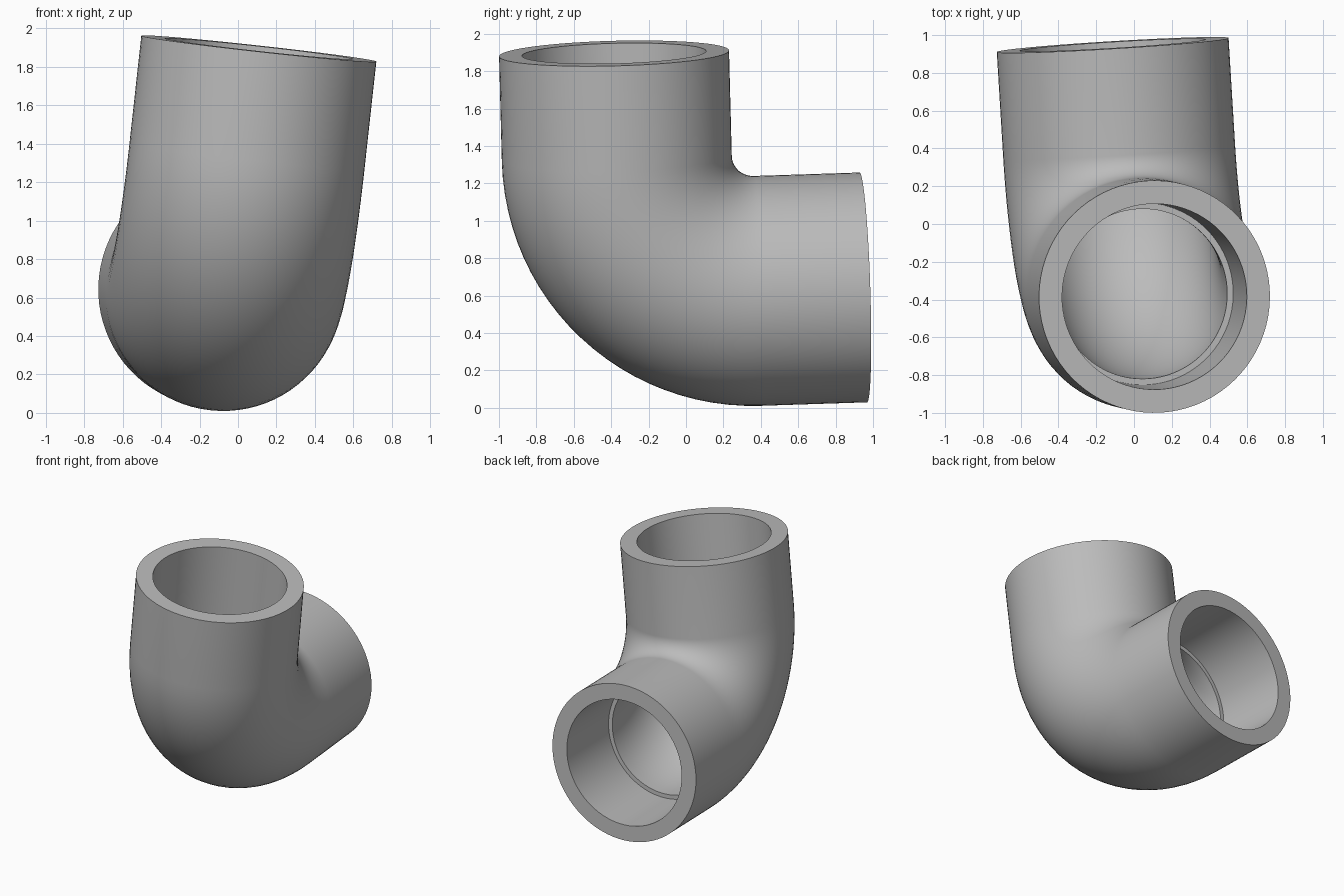
import bpy, bmesh, math
from mathutils import Vector

cube = bpy.data.objects.get("Cube")
if cube:
    bpy.data.objects.remove(cube, do_unlink=True)

SIDES = 80          # sides around the pipe
ARC_STEPS = 24      # steps around the bend
LENGTH = 1.302      # from the crossing of the two axes to each mouth
BEND = 0.735        # centreline bend radius
OUTER, MOUTH, SOCKET_END, BORE = 0.615, 0.492, 0.482, 0.45

# Slightly tilted frame: one arm points up, the other points back
up = Vector((0.11, -0.026, 1)).normalized()
back = Vector((-0.061, 1, 0.03))
back = (back - up * back.dot(up)).normalized()
side = back.cross(up)
corner = Vector((-0.034, -0.351, 0.601))


def bend_sections(radius):
    """Sections (centre, in-plane radial direction, radius) around the bend."""
    pivot = corner + (up + back) * BEND
    sections = []
    for i in range(ARC_STEPS + 1):
        a = math.pi / 2 * i / ARC_STEPS
        outward = -back * math.cos(a) - up * math.sin(a)
        sections.append((pivot + outward * BEND, outward, radius))
    return sections


top_mouth = corner + up * LENGTH
back_mouth = corner + back * LENGTH
top_stop = corner + up * BEND
back_stop = corner + back * BEND

# Outside wall from top to back, then the sockets and bore from back to top
sections = [(top_mouth, -back, OUTER)]
sections += bend_sections(OUTER)
sections += [(back_mouth, -up, OUTER), (back_mouth, -up, MOUTH),
             (back_stop, -up, SOCKET_END)]
sections += reversed(bend_sections(BORE))
sections += [(top_stop, -back, SOCKET_END), (top_mouth, -back, MOUTH)]

bm = bmesh.new()
rings = []
for centre, outward, radius in sections:
    ring = []
    for k in range(SIDES):
        t = math.tau * k / SIDES
        ring.append(bm.verts.new(
            centre + (outward * math.cos(t) + side * math.sin(t)) * radius))
    rings.append(ring)

for i, ring in enumerate(rings):
    following = rings[(i + 1) % len(rings)]
    for k in range(SIDES):
        n = (k + 1) % SIDES
        bm.faces.new((ring[k], ring[n], following[n], following[k]))
bmesh.ops.recalc_face_normals(bm, faces=bm.faces)

mesh = bpy.data.meshes.new("pipe_elbow")
bm.to_mesh(mesh)
bm.free()
elbow = bpy.data.objects.new("pipe_elbow", mesh)
bpy.context.collection.objects.link(elbow)

# Plain grey plastic
grey = bpy.data.materials.new("grey_plastic")
grey.use_nodes = True
colour = (0.5, 0.5, 0.5, 1)
grey.diffuse_color = colour
grey.node_tree.nodes["Principled BSDF"].inputs["Base Color"].default_value = colour
mesh.materials.append(grey)

# Smooth walls with crisp rims and socket steps
bpy.ops.object.select_all(action='DESELECT')
elbow.select_set(True)
bpy.context.view_layer.objects.active = elbow
bpy.ops.object.shade_smooth_by_angle(angle=math.radians(35))
